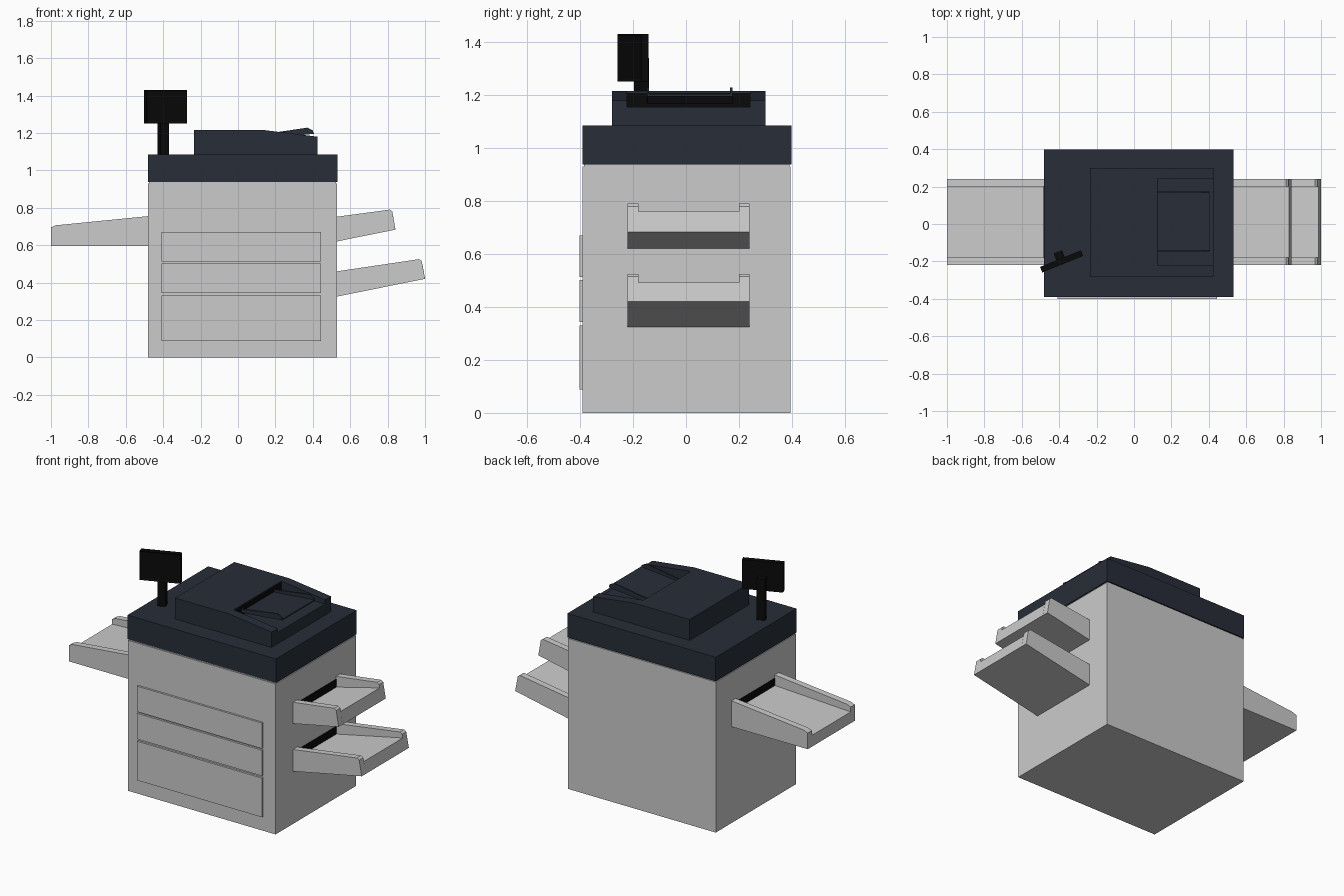
import bpy, bmesh, math
from mathutils import Matrix, Vector

if "Cube" in bpy.data.objects:
    bpy.data.objects.remove(bpy.data.objects["Cube"])


def material(name, rgb):
    m = bpy.data.materials.new(name)
    m.diffuse_color = (*rgb, 1)
    m.use_nodes = True
    m.node_tree.nodes["Principled BSDF"].inputs["Base Color"].default_value = m.diffuse_color
    return m


NAVY = material("navy_plastic", (0.021, 0.026, 0.04))
BLACK = material("black_plastic", (0.003, 0.003, 0.003))


def add_object(name, bm, mat=None):
    bmesh.ops.recalc_face_normals(bm, faces=bm.faces)
    me = bpy.data.meshes.new(name)
    bm.to_mesh(me)
    bm.free()
    ob = bpy.data.objects.new(name, me)
    bpy.context.collection.objects.link(ob)
    if mat:
        me.materials.append(mat)
    return ob


def add_box(bm, x, y, z):
    size = Vector((x[1] - x[0], y[1] - y[0], z[1] - z[0]))
    mid = Vector((x[0] + x[1], y[0] + y[1], z[0] + z[1])) / 2
    bmesh.ops.create_cube(bm, size=1, matrix=Matrix.Translation(mid) @ Matrix.Diagonal((*size, 1)))


def box(name, x, y, z, mat=None):
    bm = bmesh.new()
    add_box(bm, x, y, z)
    return add_object(name, bm, mat)


def add_slab(bm, profile, y0, y1):
    """Extrude an x-z profile from y0 to y1."""
    f = bm.faces.new([bm.verts.new((x, y0, z)) for x, z in profile])
    ext = bmesh.ops.extrude_face_region(bm, geom=[f])
    verts = [g for g in ext["geom"] if isinstance(g, bmesh.types.BMVert)]
    bmesh.ops.translate(bm, verts=verts, vec=(0, y1 - y0, 0))


def slabs(name, parts, mat=None):
    bm = bmesh.new()
    for profile, y0, y1 in parts:
        add_slab(bm, profile, y0, y1)
    return add_object(name, bm, mat)


# Cabinet, shadow gap and scanner deck
box("cabinet", (-0.48, 0.53), (-0.39, 0.395), (0, 0.93))
box("shadow_gap", (-0.475, 0.525), (-0.385, 0.39), (0.925, 0.94))
box("scanner_deck", (-0.482, 0.532), (-0.39, 0.398), (0.937, 1.085), NAVY)

# Drawer fronts
for i, z in enumerate([(0.088, 0.33), (0.343, 0.502), (0.512, 0.67)]):
    box(f"drawer_{i + 1}", (-0.41, 0.445), (-0.402, -0.38), z)


# Paper trays: raised side rails with a sloping bed between them
def tray(name, rail, bed, slot_x, slot_z):
    slabs(name, [(rail, -0.22, -0.18), (bed, -0.18, 0.20), (rail, 0.20, 0.24)])
    box(name + "_slot", slot_x, (-0.18, 0.20), slot_z, BLACK)


tray("upper_output_tray",
     [(0.53, 0.62), (0.53, 0.752), (0.812, 0.79), (0.825, 0.78), (0.842, 0.683)],
     [(0.53, 0.62), (0.53, 0.685), (0.829, 0.76), (0.842, 0.683)],
     (0.525, 0.533), (0.68, 0.735))
tray("lower_output_tray",
     [(0.53, 0.325), (0.53, 0.46), (0.968, 0.525), (0.982, 0.515), (1.0, 0.42)],
     [(0.53, 0.325), (0.53, 0.395), (0.987, 0.493), (1.0, 0.42)],
     (0.525, 0.533), (0.39, 0.443))
tray("side_feed_tray",
     [(-0.48, 0.595), (-0.48, 0.755), (-0.975, 0.706), (-1.0, 0.695), (-1.0, 0.595)],
     [(-0.48, 0.595), (-0.48, 0.69), (-1.0, 0.665), (-1.0, 0.595)],
     (-0.483, -0.475), (0.685, 0.735))

# Document feeder: sloping side rails with a recessed bed
side = [(-0.235, 1.085), (-0.235, 1.215), (0.14, 1.215), (0.425, 1.18), (0.425, 1.085)]
middle = [(-0.235, 1.085), (-0.235, 1.215), (0.125, 1.215), (0.125, 1.15), (0.425, 1.155), (0.425, 1.085)]
slabs("document_feeder", [(side, -0.28, -0.222), (middle, -0.222, 0.242), (side, 0.242, 0.30)], NAVY)
box("feeder_slot", (0.12, 0.128), (-0.222, 0.242), (1.152, 1.208), BLACK)

# Sloping original tray with thin paper guides
sheet = [(0.127, 1.168), (0.127, 1.178), (0.405, 1.203), (0.405, 1.195)]
guide = [(0.127, 1.172), (0.127, 1.192), (0.37, 1.228), (0.402, 1.212), (0.402, 1.2)]
slabs("feeder_tray", [(sheet, -0.145, 0.175)], NAVY)
slabs("feeder_guides", [(guide, -0.147, -0.139), (guide, 0.167, 0.175)], NAVY)

# Control screen on a post, turned towards the operator
turn = Matrix.Translation((-0.387, -0.2, 0)) @ Matrix.Rotation(math.radians(22), 4, "Z")
bm = bmesh.new()
add_box(bm, (-0.118, 0.118), (-0.016, 0.016), (1.25, 1.43))
bm.faces.ensure_lookup_table()
front = min(bm.faces, key=lambda f: f.calc_center_median().y)
bmesh.ops.inset_region(bm, faces=[front], thickness=0.014)
bmesh.ops.translate(bm, verts=front.verts, vec=(0, 0.005, 0))
add_object("control_screen", bm, BLACK).matrix_world = turn
box("screen_post", (-0.024, 0.024), (0.014, 0.055), (1.08, 1.34), BLACK).matrix_world = turn
